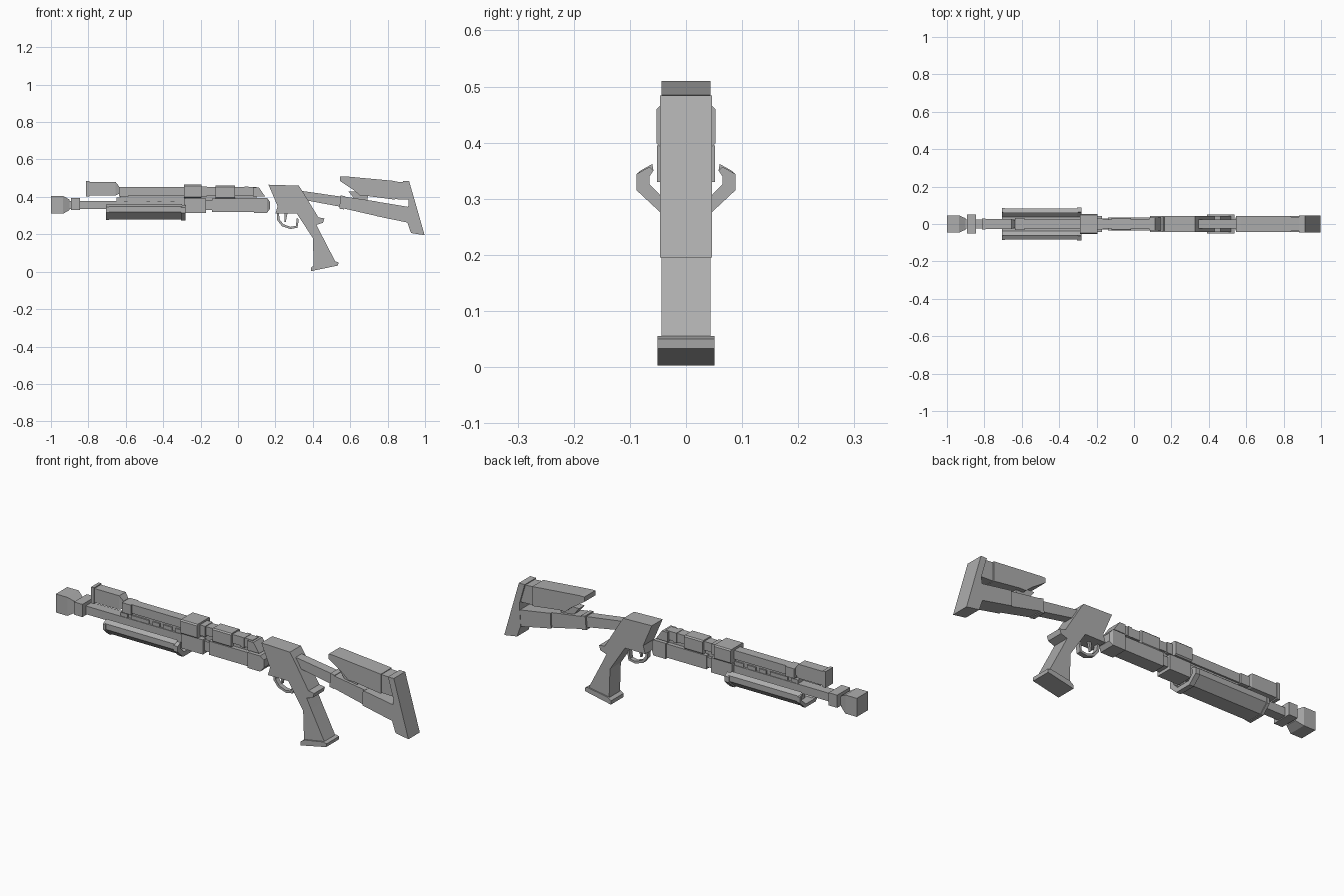
import bpy, bmesh, math

GREY = bpy.data.materials.new("grey metal")
GREY.diffuse_color = (0.42, 0.42, 0.42, 1)


def add_object(name, bm):
    bmesh.ops.recalc_face_normals(bm, faces=bm.faces)
    mesh = bpy.data.meshes.new(name)
    bm.to_mesh(mesh)
    bm.free()
    mesh.materials.append(GREY)
    obj = bpy.data.objects.new(name, mesh)
    bpy.context.collection.objects.link(obj)
    return obj


def loft(name, rings):
    """Skin a row of equal-length point rings and cap both ends."""
    bm = bmesh.new()
    rows = [[bm.verts.new(p) for p in ring] for ring in rings]
    n = len(rows[0])
    for a, b in zip(rows, rows[1:]):
        for i in range(n):
            j = (i + 1) % n
            bm.faces.new((a[i], a[j], b[j], b[i]))
    bm.faces.new(rows[0])
    bm.faces.new(rows[-1])
    return add_object(name, bm)


def plate(name, half, outline):
    """Side outline in x, z extruded across the width."""
    return loft(name, [[(x, y, z) for x, z in outline] for y in (-half, half)])


def tube(name, sections, cut=0.0):
    """Square tube along x; each section is x, half width, bottom, top."""
    rings = []
    for x, w, lo, hi in sections:
        if cut:
            c = cut
            pts = [(-w, lo + c), (-w + c, lo), (w - c, lo), (w, lo + c),
                   (w, hi - c), (w - c, hi), (-w + c, hi), (-w, hi - c)]
        else:
            pts = [(-w, lo), (w, lo), (w, hi), (-w, hi)]
        rings.append([(x, y, z) for y, z in pts])
    return loft(name, rings)


def box(name, x0, x1, half, lo, hi, cut=0.0):
    return tube(name, [(x0, half, lo, hi), (x1, half, lo, hi)], cut)


# Lower barrel and muzzle
tube("muzzle", [(-1, .046, .31, .405), (-.935, .046, .31, .405), (-.9, .03, .33, .385)])
box("muzzle_collar", -.893, -.845, .052, .33, .395)
box("barrel", -.91, -.15, .025, .335, .377)
box("barrel_sleeve", -.29, -.17, .042, .315, .39)
tube("lower_receiver", [(-.14, .036, .32, .39), (.085, .036, .32, .39)])
tube("receiver_end", [(.085, .043, .315, .395), (.155, .043, .315, .395), (.17, .034, .335, .375)])
box("receiver_neck", -.175, -.135, .03, .33, .38)

# Upper tube
box("front_cap", -.812, -.795, .03, .402, .485)
tube("front_housing", [(-.797, .026, .408, .48), (-.655, .026, .408, .48), (-.635, .02, .418, .455)])
box("front_clamp", -.635, -.585, .032, .403, .453)
box("upper_tube", -.6, .1, .024, .408, .453)
box("large_clamp", -.29, -.195, .053, .393, .465, .006)
box("middle_clamp", -.12, -.015, .036, .39, .46, .006)
plate("upper_tube_end", .036, [(.08, .45), (.112, .45), (.145, .402), (.08, .402)])
box("tube_band", -.195, -.165, .03, .402, .456)
box("rear_band", .035, .055, .028, .404, .455)

# Blocks joining barrel and upper tube
for i, (x0, x1) in enumerate([(-.65, -.61), (-.59, -.49), (-.47, -.43), (-.41, -.36), (-.34, -.28)]):
    box(f"spacer_{i + 1}", x0, x1, .022, .365, .396)
box("joining_rail", -.63, .1, .015, .37, .412)


# Open trough handguard with end rims
def trough(name, x0, x1, grow, thick):
    half = [(.062, .36), (.085, .347), (.085, .318), (.042, .278)]
    outer = [(y + grow, z - grow) for y, z in half]
    inner = [(.058, .35), (.085 - thick, .34), (.085 - thick, .318 + thick * .4), (.038, .278 + thick)]
    right = outer + [(-y, z) for y, z in reversed(outer)]
    left = inner + [(-y, z) for y, z in reversed(inner)]
    pts = right + left[::-1]
    loft(name, [[(x, y, z) for y, z in pts] for x in (x0, x1)])


trough("handguard", -.70, -.30, -.002, .014)
trough("handguard_rear_rim", -.305, -.28, .003, .02)
trough("handguard_front_rim", -.705, -.69, .001, .016)
box("handguard_mount", -.66, -.32, .02, .285, .345)

# Grip, foot and trigger guard
plate("grip", .044, [
    (.163, .465), (.325, .46), (.345, .43), (.43, .29), (.462, .285), (.455, .262),
    (.42, .25), (.445, .2), (.525, .045), (.405, .03), (.40, .18), (.315, .31),
    (.20, .31), (.212, .35)])
plate("grip_foot", .051, [(.39, .003), (.535, .033), (.537, .05), (.52, .055), (.41, .036), (.39, .022)])
guard = [(.207, .315), (.21, .275), (.235, .243), (.28, .228), (.318, .235), (.325, .28)]
inner = [(.219, .315), (.222, .28), (.242, .254), (.28, .24), (.309, .245), (.315, .29)]
loft("trigger_guard", [[(a[0], -.012, a[1]), (a[0], .012, a[1]), (b[0], .012, b[1]), (b[0], -.012, b[1])]
                       for a, b in zip(guard, inner)])
plate("trigger", .006, [(.25, .315), (.265, .315), (.255, .265), (.247, .268)])

# Stock
plate("stock_tube", .024, [(.32, .435), (.56, .40), (.56, .345), (.345, .385)])
plate("stock_collar", .034, [(.548, .408), (.572, .404), (.566, .333), (.542, .337)])
plate("stock_arm", .036, [(.565, .402), (.745, .375), (.74, .298), (.565, .338)])
plate("stock_rear_arm", .044, [(.738, .375), (.92, .345), (.91, .262), (.735, .298)])
plate("cheek_post", .022, [(.59, .43), (.70, .43), (.69, .375), (.63, .38), (.61, .405)])
plate("cheek_rest", .044, [
    (.545, .51), (.57, .51), (.84, .485), (.84, .385), (.69, .405), (.655, .405),
    (.62, .435), (.545, .485)])
plate("cheek_back", .038, [(.835, .482), (.895, .478), (.91, .385), (.835, .388)])
plate("butt_pad", .046, [(.882, .484), (.915, .484), (.998, .195), (.925, .207), (.905, .265), (.912, .38)])
